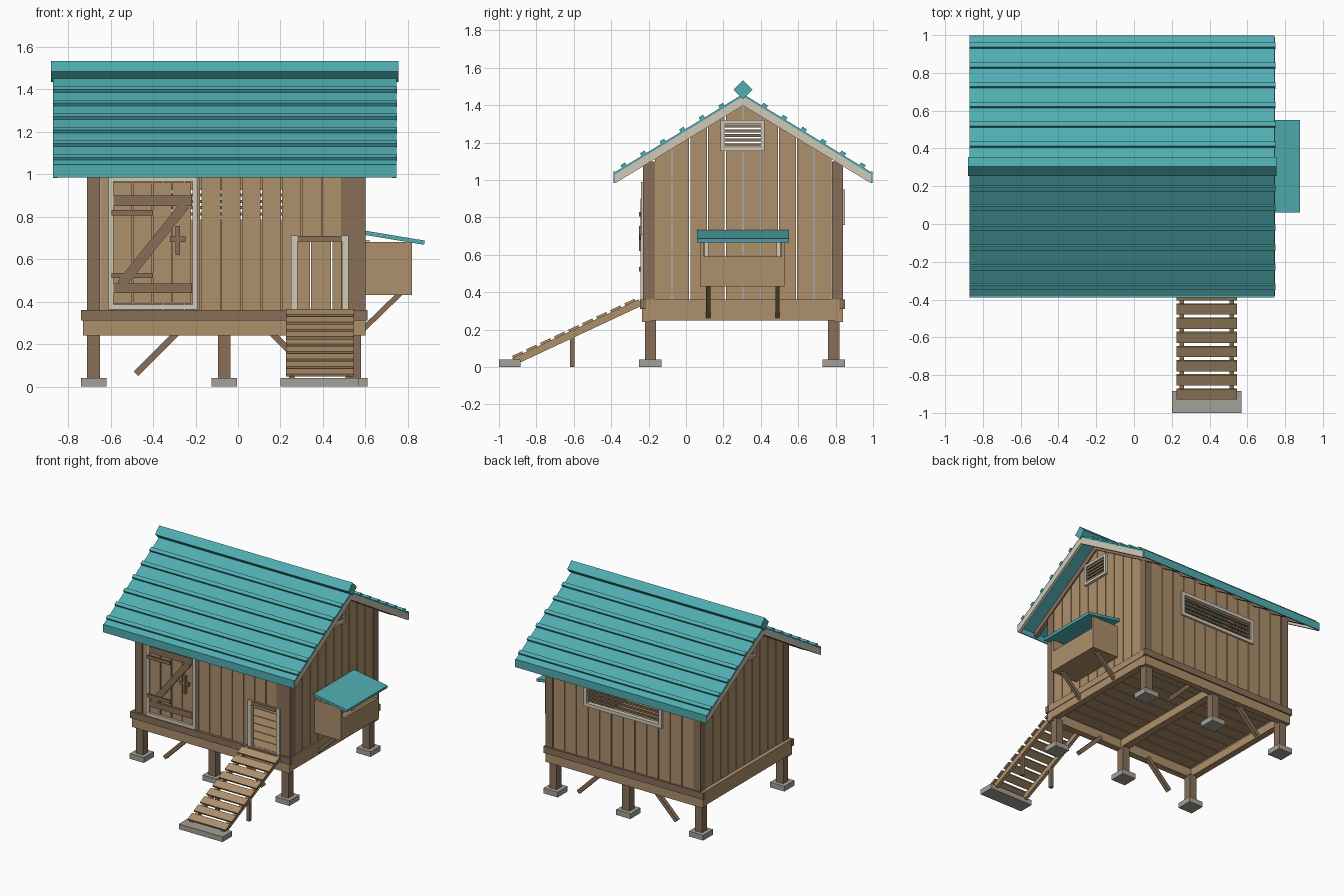
import bpy, bmesh
from mathutils import Vector

if "Cube" in bpy.data.objects:
    bpy.data.objects.remove(bpy.data.objects["Cube"])


def material(name, *rgb):
    m = bpy.data.materials.new(name)
    lin = [((c / 255 + 0.055) / 1.055) ** 2.4 for c in rgb] + [1]
    m.use_nodes = True
    m.diffuse_color = lin
    m.node_tree.nodes["Principled BSDF"].inputs["Base Color"].default_value = lin
    return m


TAN = material("tan wood", 174, 144, 108)
BROWN = material("dark wood", 136, 111, 89)
CREAM = material("cream trim", 208, 202, 185)
TEAL = material("teal roofing", 80, 173, 177)
GREY = material("grey stone", 164, 161, 152)


# A solid is (axis, start, end, outline); several solids make one part
def box(x0, x1, y0, y1, z0, z1):
    return ("x", x0, x1, [(y0, z0), (y1, z0), (y1, z1), (y0, z1)])


def bar(axis, a, b, p, q, t):
    p, q = Vector(p), Vector(q)
    d = (q - p).normalized()
    n = Vector((-d.y, d.x)) * t / 2
    return (axis, a, b, [p + n, p - n, q - n, q + n])


def part(name, mat, *solids):
    bm = bmesh.new()
    for axis, a, b, outline in solids:
        def place(w, p):
            return (w, p[0], p[1]) if axis == "x" else (p[0], w, p[1])
        lo, hi = ([bm.verts.new(place(w, p)) for p in outline] for w in (a, b))
        bm.faces.new(lo)
        bm.faces.new(hi)
        n = len(lo)
        for i in range(n):
            j = (i + 1) % n
            bm.faces.new((lo[i], lo[j], hi[j], hi[i]))
    bmesh.ops.recalc_face_normals(bm, faces=bm.faces)
    me = bpy.data.meshes.new(name)
    bm.to_mesh(me)
    bm.free()
    me.materials.append(mat)
    ob = bpy.data.objects.new(name, me)
    bpy.context.collection.objects.link(ob)
    return ob


def frame(axis, a, b, u0, u1, z0, z1, w):
    rects = [(u0, u0 + w, z0, z1), (u1 - w, u1, z0, z1),
             (u0 + w, u1 - w, z0, z0 + w), (u0 + w, u1 - w, z1 - w, z1)]
    return [(axis, a, b, [(p, r), (q, r), (q, s), (p, s)]) for p, q, r, s in rects]


RIDGE, PEAK, SLOPE, BASE = 0.305, 1.46, 0.61, 0.36
EAVES = (-0.38, 0.99)


def roof(y):
    return PEAK - SLOPE * abs(y - RIDGE)


# Vertical planks with narrow gaps, split around rectangular openings
def plank_wall(name, axis, a, b, u0, u1, count, top, holes):
    step, gap, solids = (u1 - u0) / count, 0.003, []
    for i in range(count):
        l, r = u0 + i * step + gap, u0 + (i + 1) * step - gap
        cuts = [c for h in holes for c in h[:2]] + ([RIDGE] if axis == "x" else [])
        edges = [l] + sorted(c for c in cuts if l < c < r) + [r]
        for p, q in zip(edges, edges[1:]):
            z = BASE
            for h0, h1, hz0, hz1 in holes:
                if h0 < (p + q) / 2 < h1:
                    if hz0 > z:
                        solids.append((axis, a, b, [(p, z), (q, z), (q, hz0), (p, hz0)]))
                    z = hz1
            solids.append((axis, a, b, [(p, z), (q, z), (q, top(q)), (p, top(p))]))
    part(name, TAN, *solids)


# Foundations
posts_x, posts_y = (-0.68, -0.065, 0.55), (-0.19, 0.79)
spots = [(x, y) for x in posts_x for y in posts_y]
part("footings", GREY, *[box(x - .06, x + .06, y - .06, y + .06, 0, .04) for x, y in spots])
part("support_posts", BROWN, *[box(x - .03, x + .03, y - .03, y + .03, .04, .25) for x, y in spots])
part("diagonal_braces", BROWN, *[bar("y", y - .015, y + .015, p, q, .03) for y in posts_y
     for p, q in (((-.48, .06), (-.28, .26)), ((.35, .06), (.15, .26)))])

# Floor frame and deck
part("floor_beams", TAN,
     box(-.73, .6, -.235, -.185, .24, .31), box(-.73, .6, .79, .84, .24, .31),
     box(-.73, -.68, -.185, .79, .25, .31), box(.55, .6, -.185, .79, .25, .31),
     box(-.095, -.035, -.185, .79, .25, .31))
part("front_back_rims", BROWN, box(-.74, .61, -.245, -.215, .31, .36), box(-.74, .61, .82, .85, .31, .36))
part("side_rims", TAN, box(-.735, -.705, -.215, .82, .31, .36), box(.575, .605, -.215, .82, .31, .36))
part("floor_boards", TAN, *[box(-.7, .57, -.21 + i * .103, -.113 + i * .103, .335, .358) for i in range(10)])

# Walls
vent_hole = (.205, .4, 1.175, 1.3)
plank_wall("front_wall", "y", -.225, -.205, -.65, .49, 12, lambda u: 1.09,
           [(-.585, -.215, BASE, .965), (.28, .49, BASE, .69)])
plank_wall("back_wall", "y", .815, .835, -.65, .54, 12, lambda u: 1.09, [(-.36, .24, .785, .925)])
for side, x in (("right", .575), ("left", -.705)):
    plank_wall(side + "_gable_wall", "x", x, x + .02, -.17, .78, 10, lambda u: roof(u) - .03, [vent_hole])
part("corner_posts", BROWN,
     box(-.71, -.65, -.23, -.165, BASE, 1.1), box(.485, .6, -.23, -.165, BASE, 1.1),
     box(-.71, -.65, .78, .84, BASE, 1.1), box(.54, .6, .78, .84, BASE, 1.1))

# Gable vents
for side, x in (("right", .585), ("left", -.725)):
    part(side + "_vent_frame", CREAM, *frame("x", x, x + .03, .185, .42, 1.155, 1.32, .02))
    part(side + "_vent_slats", BROWN, *[box(x + .005, x + .022, .2, .405, z, z + .016)
         for z in (1.18, 1.205, 1.23, 1.255, 1.28)])

# Back window
part("window_frame", CREAM, *frame("y", .82, .85, -.39, .27, .76, .95, .026))
part("window_slats", BROWN, *[box(-.37, .25, .822, .838, z, z + .014) for z in (.805, .835, .865, .895)])

# Main door
part("door_frame", CREAM, *frame("y", -.24, -.205, -.61, -.19, .362, .99, .025))
part("door_boards", TAN, *[box(-.585 + i * .0925, -.499 + i * .0925, -.228, -.208, .39, .96) for i in range(4)])
part("door_rails", BROWN,
     box(-.585, -.217, -.243, -.228, .85, .9), box(-.585, -.217, -.243, -.228, .44, .485),
     bar("y", -.243, -.228, (-.55, .48), (-.25, .855), .045))
part("door_hinges", BROWN, *[box(-.595, -.4, -.25, -.24, z, z + .025) for z in (.805, .51)])
part("door_latch", BROWN, box(-.295, -.272, -.25, -.228, .62, .755), box(-.32, -.248, -.248, -.228, .68, .705))

# Small entrance
part("entrance_trim", CREAM, box(.25, .28, -.243, -.205, BASE, .71), box(.49, .52, -.243, -.205, BASE, .71))
part("entrance_header", BROWN, box(.28, .49, -.245, -.205, .682, .708))

# Roof
for side, eave in zip(("front", "back"), EAVES):
    out = 1 if eave > RIDGE else -1
    slab = [(RIDGE, PEAK), (eave, roof(eave)), (eave, roof(eave) - .015), (RIDGE, PEAK - .015)]
    part(side + "_roof_panel", TEAL, ("x", -.87, .745, slab))
    ribs = [RIDGE + out * (.115 + .1045 * i) for i in range(6)]
    part(side + "_roof_ribs", TEAL, *[bar("x", -.872, .748, (y - .012, roof(y - .012) + .006),
         (y + .012, roof(y + .012) + .006), .022) for y in ribs])
    part(side + "_eave_board", TEAL, box(-.87, .745, *sorted((eave, eave + out * .008)), .985, 1.045))
    barge = [(RIDGE, PEAK - .012), (eave, roof(eave) - .012), (eave, roof(eave) - .06), (RIDGE, PEAK - .062)]
    part(side + "_barge_boards", CREAM, ("x", .725, .746, barge), ("x", -.871, -.85, barge))
    tail = eave - out * .012
    rafter = [(RIDGE, PEAK - .015), (tail, roof(tail) - .015), (tail, roof(tail) - .06), (RIDGE, PEAK - .06)]
    part(side + "_rafters", BROWN, *[("x", -.745 + i * .165, -.715 + i * .165, rafter) for i in range(9)])
part("ridge_cap", TEAL, ("x", -.88, .755, [(RIDGE - .05, 1.483), (RIDGE, 1.433), (RIDGE + .05, 1.483), (RIDGE, 1.533)]))

# Nest box
part("nest_box", TAN,
     box(.595, .82, .075, .53, .43, .45), box(.8, .82, .075, .53, .45, .59),
     box(.595, .82, .075, .095, .45, .68), box(.595, .82, .51, .53, .45, .68))
part("nest_trim", CREAM, box(.6, .62, .1, .12, .45, .69), box(.6, .62, .485, .505, .45, .69))
part("nest_lid", TEAL, bar("y", .06, .55, (.595, .724), (.878, .677), .02))
part("nest_braces", BROWN, *[bar("y", y, y + .022, (.59, .27), (.765, .44), .025) for y in (.108, .478)])

# Ramp
foot, head = Vector((-.92, .03)), Vector((-.245, .345))
run = (head - foot).normalized()
lift = Vector((-run.y, run.x)) * .024
part("ramp_stringers", TAN, *[bar("x", x, x + .025, foot, head, .038) for x in (.24, .505)])
slats = [foot.lerp(head, (i + .4) / 9) + lift for i in range(9)]
part("ramp_slats", TAN, *[bar("x", .225, .545, c - run * .03, c + run * .03, .014) for c in slats])
part("ramp_legs", BROWN, *[box(x, x + .025, -.62, -.595, 0, .16) for x in (.24, .505)])
part("ramp_pad", GREY, box(.2, .57, -1, -.885, 0, .04))
